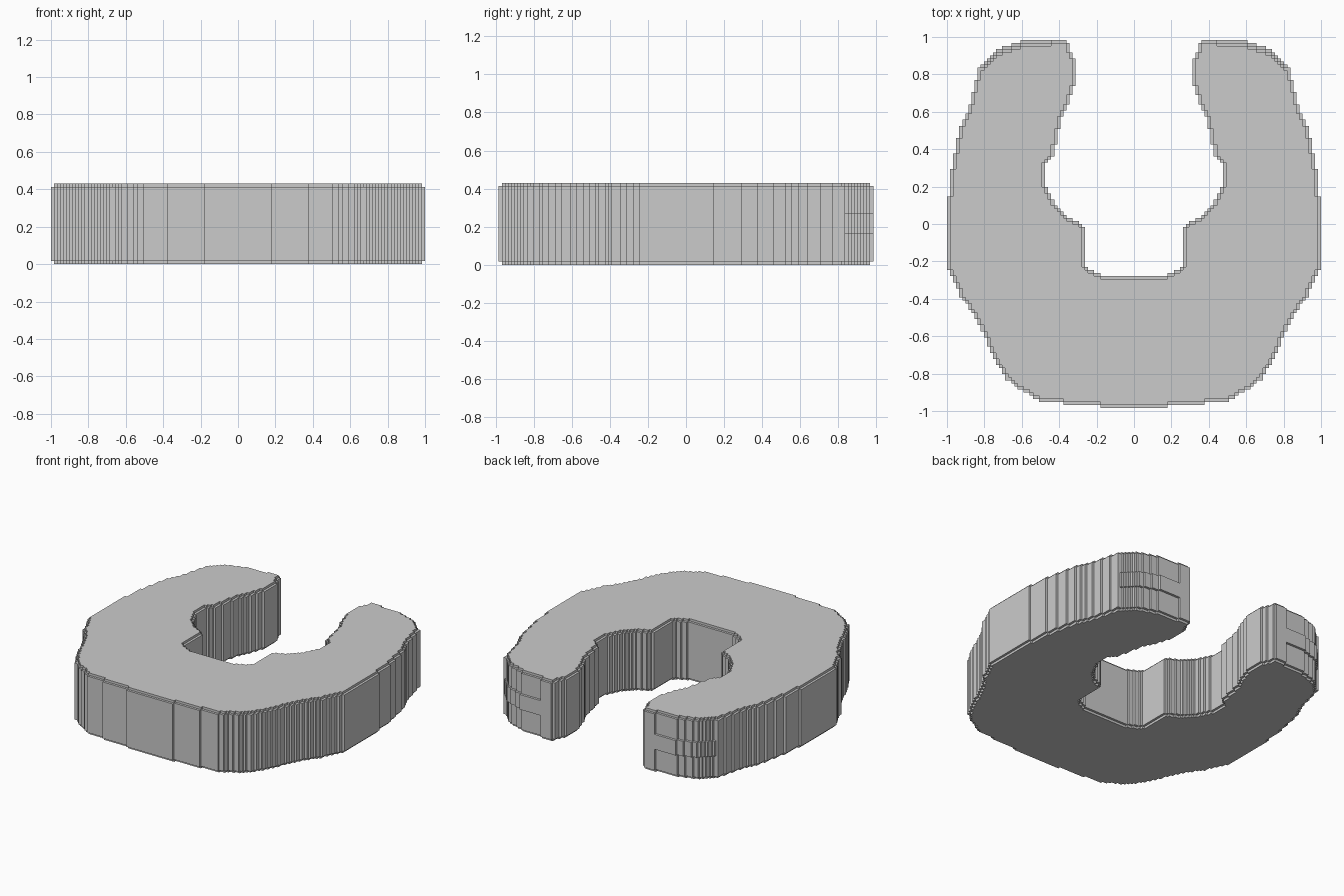
import bpy, bmesh

if "Cube" in bpy.data.objects:
    bpy.data.objects.remove(bpy.data.objects["Cube"])

H = 2 / 122          # block size
TOP = 0.43           # cushion height

# right half of the U outline, from bottom centre round to the inner notch
PROFILE = [
    (0, -.983), (.18, -.983), (.181, -.967), (.37, -.967), (.371, -.948), (.5, -.945),
    (.6, -.89), (.68, -.83), (.75, -.72), (.80, -.60), (.86, -.48), (.93, -.38),
    (.98, -.27), (1.0, -.22), (1.0, .14), (.985, .145), (.98, .27), (.95, .43),
    (.92, .54), (.88, .62), (.855, .72), (.83, .84), (.78, .89), (.70, .95),
    (.61, .97), (.60, .983), (.36, .983), (.335, .92), (.305, .86), (.305, .77),
    (.345, .66), (.39, .56), (.415, .45), (.43, .37), (.47, .32), (.47, .20),
    (.43, .12), (.36, .04), (.27, -.01), (.27, -.21), (.24, -.24), (.18, -.265),
    (.16, -.285), (0, -.285)]
SIDES = [(1, 0), (0, 1), (-1, 0), (0, -1)]


def inside(x, y):
    hit = False
    for (x1, y1), (x2, y2) in zip(PROFILE, PROFILE[1:] + PROFILE[:1]):
        if (y1 > y) != (y2 > y) and x < x1 + (y - y1) * (x2 - x1) / (y2 - y1):
            hit = not hit
    return hit


def on_edge(c, cells):
    return any((c[0] + dx, c[1] + dy) not in cells for dx, dy in SIDES)


# block columns for the body, mirrored left to right
half = [(i, j) for i in range(61) for j in range(-60, 60)
        if inside((i + .5) * H, (j + .5) * H)]
body = set(half) | {(-1 - i, j) for i, j in half}

# arm tips step back above and below a middle band, and the rims are chamfered
slim = {c for c in body if not (on_edge(c, body) and (c[1] + .5) * H > .84
                                and abs(c[0] + .5) * H > .45)}
core = {c for c in slim if not on_edge(c, slim)}
layers = [core, slim, body, slim, core]
levels = [0, H, .165, .27, TOP - H, TOP]

bm = bmesh.new()
verts = {}


def quad(points):
    for p in points:
        if p not in verts:
            verts[p] = bm.verts.new((p[0] * H, p[1] * H, levels[p[2]]))
    bm.faces.new([verts[p] for p in points])


# exposed faces of every layer
for k, cells in enumerate(layers):
    above = layers[k + 1] if k < 4 else set()
    below = layers[k - 1] if k else set()
    for i, j in cells:
        ring = [(i + 1, j), (i + 1, j + 1), (i, j + 1), (i, j)]
        if (i, j) not in above:
            quad([(*p, k + 1) for p in ring])
        if (i, j) not in below:
            quad([(*p, k) for p in reversed(ring)])
        for s, (dx, dy) in enumerate(SIDES):
            if (i + dx, j + dy) not in cells:
                a, b = ring[s], ring[(s + 1) % 4]
                quad([(*a, k), (*b, k), (*b, k + 1), (*a, k + 1)])

# merge coplanar blocks into large flat faces
bmesh.ops.dissolve_limit(bm, angle_limit=.01, verts=bm.verts, edges=bm.edges)
mesh = bpy.data.meshes.new("u_cushion")
bm.to_mesh(mesh)
bm.free()
bpy.context.collection.objects.link(bpy.data.objects.new("u_cushion", mesh))
